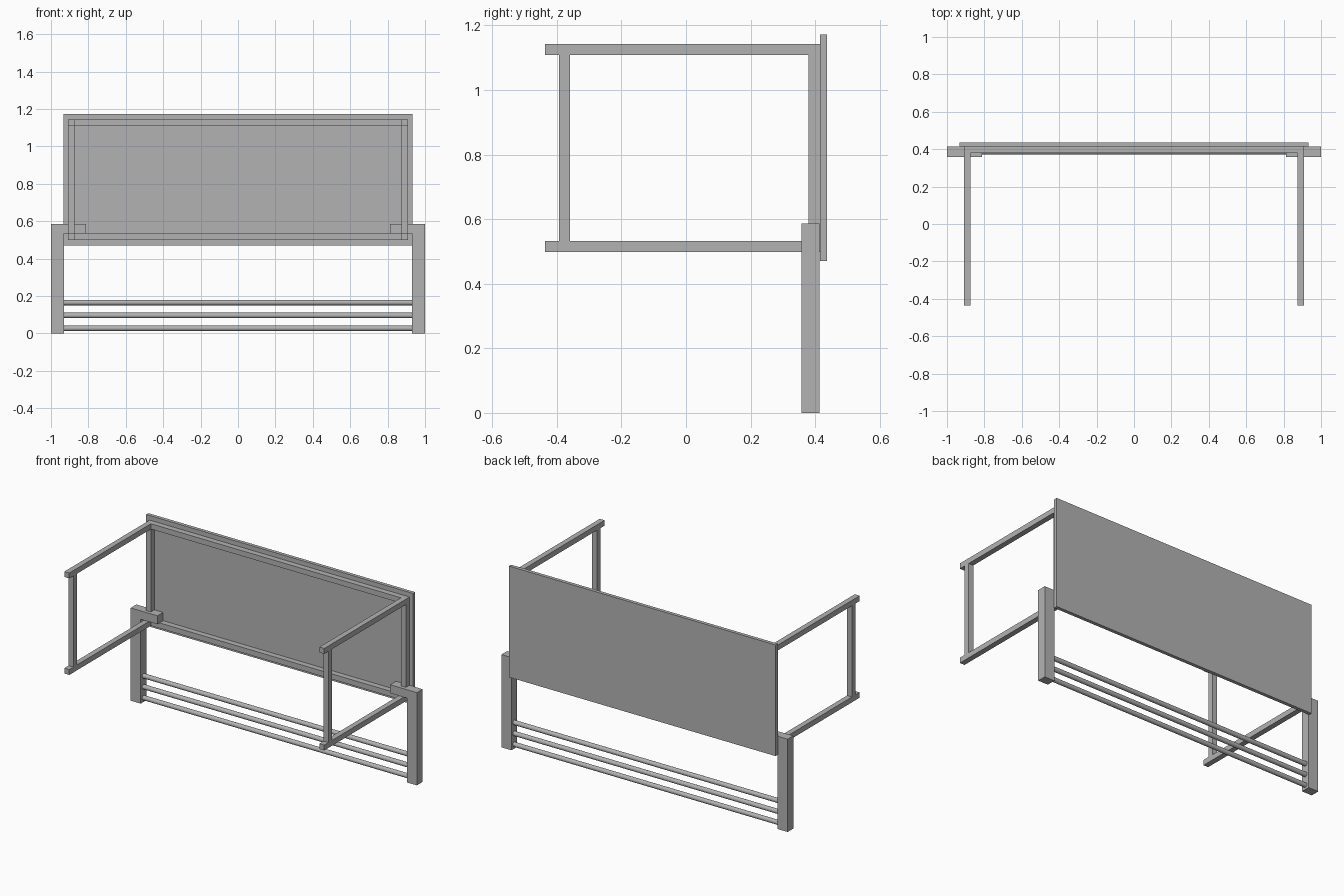
import bpy
import math

default = bpy.data.objects.get("Cube")
if default:
    bpy.data.objects.remove(default, do_unlink=True)

# Single flat colour
grey = bpy.data.materials.new("plain_grey")
grey.use_nodes = True
colour = (0.45, 0.45, 0.45, 1)
grey.diffuse_color = colour
grey.node_tree.nodes["Principled BSDF"].inputs["Base Color"].default_value = colour


def box(name, x, y, z):
    """Box spanning the given (low, high) ranges."""
    spans = (x, y, z)
    bpy.ops.mesh.primitive_cube_add(size=1, location=[(a + b) / 2 for a, b in spans])
    ob = bpy.context.object
    ob.name = name
    ob.scale = [abs(b - a) for a, b in spans]
    bpy.ops.object.transform_apply(location=False, rotation=False, scale=True)
    ob.data.materials.append(grey)


def rod(name, half_length, y, z, radius):
    bpy.ops.mesh.primitive_cylinder_add(vertices=24, radius=radius, depth=2 * half_length,
                                        location=(0, y, z), rotation=(0, math.pi / 2, 0))
    ob = bpy.context.object
    ob.name = name
    ob.data.materials.append(grey)
    bpy.ops.object.shade_smooth_by_angle(angle=math.radians(40))


def side_box(name, x, y, z):
    """Mirrored pair of boxes."""
    for side, s in (("left", 1), ("right", -1)):
        box(f"{side}_{name}", (s * x[0], s * x[1]), y, z)


# Shared extents
OUT, IN = 0.908, 0.874            # frame outer and inner half width
FRONT, BACK = -0.436, 0.415       # frame depth
LOW, HIGH = (0.499, 0.533), (1.109, 1.143)
RAIL_Y = (0.379, BACK)
POST_Y = (0.357, 0.414)

# Large flat panel
box("panel", (-0.932, 0.932), (BACK, 0.437), (0.47, 1.172))

# Frame behind the panel, with projecting side loops
for level, z in (("lower", LOW), ("upper", HIGH)):
    box(f"{level}_rail", (-IN, IN), RAIL_Y, z)
    side_box(f"{level}_arm", (IN, OUT), (FRONT, BACK), z)
side_box("back_upright", (IN, OUT), RAIL_Y, (LOW[1], HIGH[0]))
side_box("front_upright", (IN, OUT), (-0.394, -0.359), (LOW[1], HIGH[0]))

# Supporting posts with short inward brackets
side_box("post", (0.93, 1.0), POST_Y, (0, 0.586))
side_box("bracket", (0.813, 0.93), POST_Y, (LOW[1], 0.586))

# Round stretcher bars
for i in range(3):
    rod(f"stretcher_bar_{i + 1}", 0.932, 0.386, 0.027 + i * 0.069, 0.0145)
